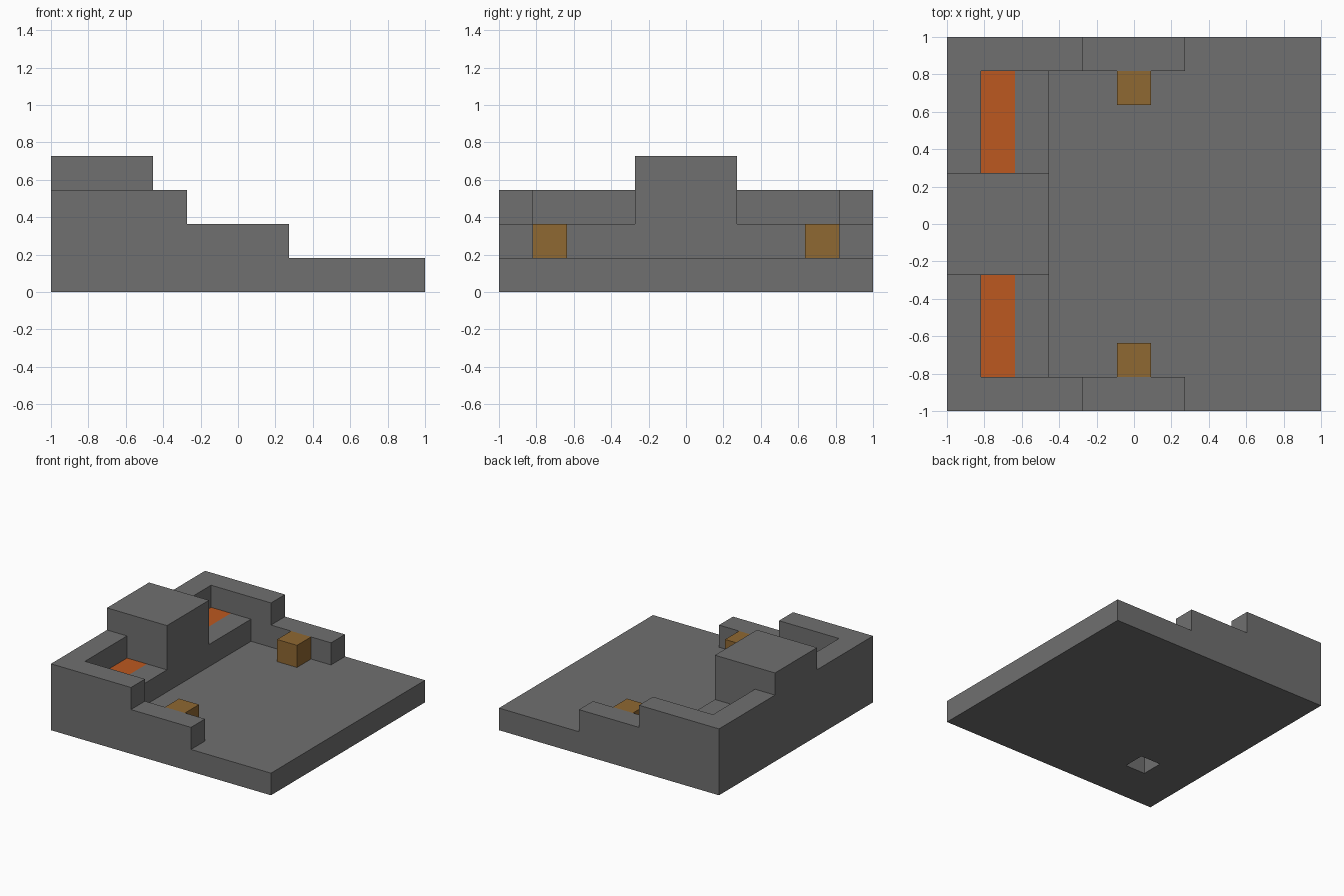
import bpy
import bmesh

cube = bpy.data.objects.get("Cube")
if cube:
    bpy.data.objects.remove(cube, do_unlink=True)

U = 2 / 11  # one block of the 11 x 11 block plan


def material(name, rgb):
    mat = bpy.data.materials.new(name)
    mat.use_nodes = True
    mat.diffuse_color = (*rgb, 1)
    mat.node_tree.nodes["Principled BSDF"].inputs["Base Color"].default_value = (*rgb, 1)
    return mat


stone = material("grey stone", (0.162, 0.162, 0.162))
orange = material("orange strip", (0.503, 0.098, 0.0144))
wood = material("brown wood", (0.275, 0.138, 0.032))


def extrude(name, profile, y0, y1, mats, mirrored=False):
    """Extrude an x-z outline, measured in blocks, from y0 to y1."""
    bm = bmesh.new()
    face = bm.faces.new([bm.verts.new((x * U, y0 * U, z * U)) for x, z in profile])
    new = bmesh.ops.extrude_face_region(bm, geom=[face])["geom"]
    verts = [v for v in new if isinstance(v, bmesh.types.BMVert)]
    bmesh.ops.translate(bm, verts=verts, vec=(0, (y1 - y0) * U, 0))
    bmesh.ops.recalc_face_normals(bm, faces=bm.faces)
    mesh = bpy.data.meshes.new(name)
    bm.to_mesh(mesh)
    bm.free()
    for mat in mats:
        mesh.materials.append(mat)
    obj = bpy.data.objects.new(name, mesh)
    bpy.context.collection.objects.link(obj)
    if mirrored:
        mirror = obj.modifiers.new("mirror", "MIRROR")
        mirror.use_axis = (False, True, False)
        mirror.use_mirror_merge = False
    return obj


def box(name, x, y, z, mats, mirrored=False):
    outline = [(x[0], z[0]), (x[1], z[0]), (x[1], z[1]), (x[0], z[1])]
    return extrude(name, outline, *y, mats, mirrored)


# Floor slab with a square opening underneath one bench
floor = box("floor", (-5.5, 5.5), (-5.5, 5.5), (0, 1), [stone])
cutter = box("opening_cutter", (-3.5, -2.5), (-3.5, -2.5), (-1, 2), [stone])
cutter.hide_render = True
cut = floor.modifiers.new("opening", "BOOLEAN")
cut.object = cutter
cut.operation = "DIFFERENCE"
cut.solver = "EXACT"
bpy.context.view_layer.objects.active = floor
bpy.ops.object.modifier_apply(modifier=cut.name)
bpy.data.objects.remove(cutter, do_unlink=True)

# Central tower and the back walls beside it
box("tower", (-5.5, -2.5), (-1.5, 1.5), (1, 4), [stone])
box("back_wall", (-5.5, -4.5), (1.5, 4.5), (1, 3), [stone], True)

# Stepped side walls
steps = [(-5.5, 1), (1.5, 1), (1.5, 2), (-1.5, 2), (-1.5, 3), (-5.5, 3)]
extrude("side_wall", steps, 4.5, 5.5, [stone], True)

# Benches, the rear half of each top is orange
bench = box("bench", (-4.5, -2.5), (1.5, 4.5), (1, 2), [stone, orange], True)
bm = bmesh.new()
bm.from_mesh(bench.data)
bmesh.ops.bisect_plane(bm, geom=bm.verts[:] + bm.edges[:] + bm.faces[:],
                       plane_co=(-3.5 * U, 0, 0), plane_no=(1, 0, 0))
for f in bm.faces:
    if f.normal.z > 0.9 and f.calc_center_median().x < -3.5 * U:
        f.material_index = 1
bm.to_mesh(bench.data)
bm.free()

# Wooden crates against the side walls
box("crate", (-0.5, 0.5), (3.5, 4.5), (1, 2), [wood], True)
